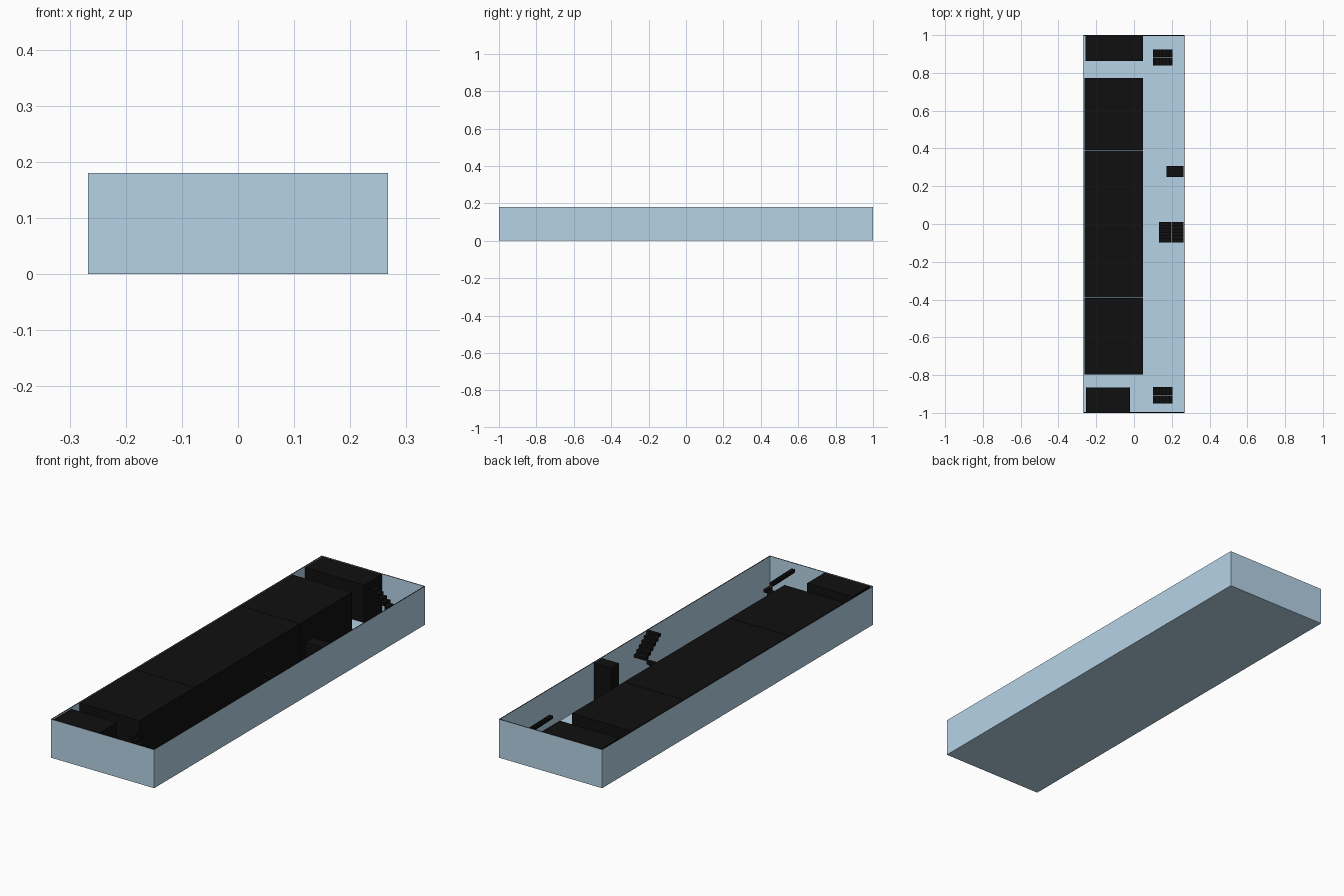
import bpy, bmesh
from mathutils import Vector

if "Cube" in bpy.data.objects:
    bpy.data.objects.remove(bpy.data.objects["Cube"])

H = 0.18        # overall height
FLOOR = 0.003   # floor thickness


def material(name, rgb):
    m = bpy.data.materials.new(name)
    m.diffuse_color = (*rgb, 1)
    m.use_nodes = True
    m.node_tree.nodes["Principled BSDF"].inputs["Base Color"].default_value = m.diffuse_color
    return m


BLUE = material("blue", (0.46, 0.65, 0.79))
BLACK = material("black", (0.005, 0.005, 0.005))


def add_box(bm, lo, hi):
    lo, hi = Vector(lo), Vector(hi)
    verts = bmesh.ops.create_cube(bm, size=1)["verts"]
    bmesh.ops.scale(bm, vec=hi - lo, verts=verts)
    bmesh.ops.translate(bm, vec=(lo + hi) / 2, verts=verts)


def finish(bm, name, *mats):
    me = bpy.data.meshes.new(name)
    bm.to_mesh(me)
    bm.free()
    for m in mats:
        me.materials.append(m)
    ob = bpy.data.objects.new(name, me)
    bpy.context.collection.objects.link(ob)
    return ob


def block(name, x0, x1, y0, y1, z1=H - 0.001):
    bm = bmesh.new()
    add_box(bm, (x0, y0, FLOOR), (x1, y1, z1))
    return finish(bm, name, BLACK)


# Open tray: outer walls, black rim and floor
bm = bmesh.new()
add_box(bm, (-0.267, -1, 0), (0.267, 1, H))
bm.normal_update()
top = next(f for f in bm.faces if f.normal.z > 0.9)
rim = bmesh.ops.inset_region(bm, faces=[top], thickness=0.005)["faces"]
for f in rim:
    f.material_index = 1
inner = bmesh.ops.extrude_face_region(bm, geom=[top])["geom"]
bmesh.ops.translate(bm, vec=(0, 0, FLOOR - H),
                    verts=[g for g in inner if isinstance(g, bmesh.types.BMVert)])
if top.is_valid:
    bm.faces.remove(top)
for f in bm.faces:
    if f.material_index and abs(f.normal.z) < 0.5 and f.calc_center_median().z < H - 0.01:
        f.material_index = 0
bmesh.ops.recalc_face_normals(bm, faces=bm.faces)
finish(bm, "tray", BLUE, BLACK)

# Long row of three room blocks
cuts = [-0.797, -0.39, 0.39, 0.775]
for i, (a, b) in enumerate(zip(cuts, cuts[1:])):
    block(f"room_block_{i + 1}", -0.261, 0.048, a + 0.001, b - 0.001)

# Blocks at both ends and a shaft against the right wall
block("front_block", -0.255, -0.02, -0.994, -0.865)
block("back_block", -0.258, 0.048, 0.863, 0.994)
block("shaft", 0.173, 0.261, 0.248, 0.308)


# Two-flight stair: the first flight climbs to the half height, the second
# returns beside it.  u runs along the flights, v across them.
def staircase(name, u0, u1, lower, upper, to_world, steps=6):
    bm = bmesh.new()
    run, rise = (u1 - u0) / steps, (H - FLOOR) / (2 * steps)
    for k in range(2 * steps):
        going_up = k < steps
        a = u0 + run * (k if going_up else 2 * steps - 1 - k)
        v0, v1 = lower if going_up else upper
        z = FLOOR + rise * k
        p, q = to_world(a, v0), to_world(a + run, v1)
        add_box(bm, (*map(min, p, q), z), (*map(max, p, q), z + rise - 0.0003))
    return finish(bm, name, BLACK)


# End stairs run along x, the middle stair runs along y
for name, y in (("front_stair", -0.949), ("back_stair", 0.84)):
    staircase(name, 0.1, 0.204, (y + 0.044, y + 0.085), (y, y + 0.042), lambda u, v: (u, v))
staircase("middle_stair", -0.098, 0.01, (0.133, 0.197), (0.199, 0.261), lambda u, v: (v, u))
